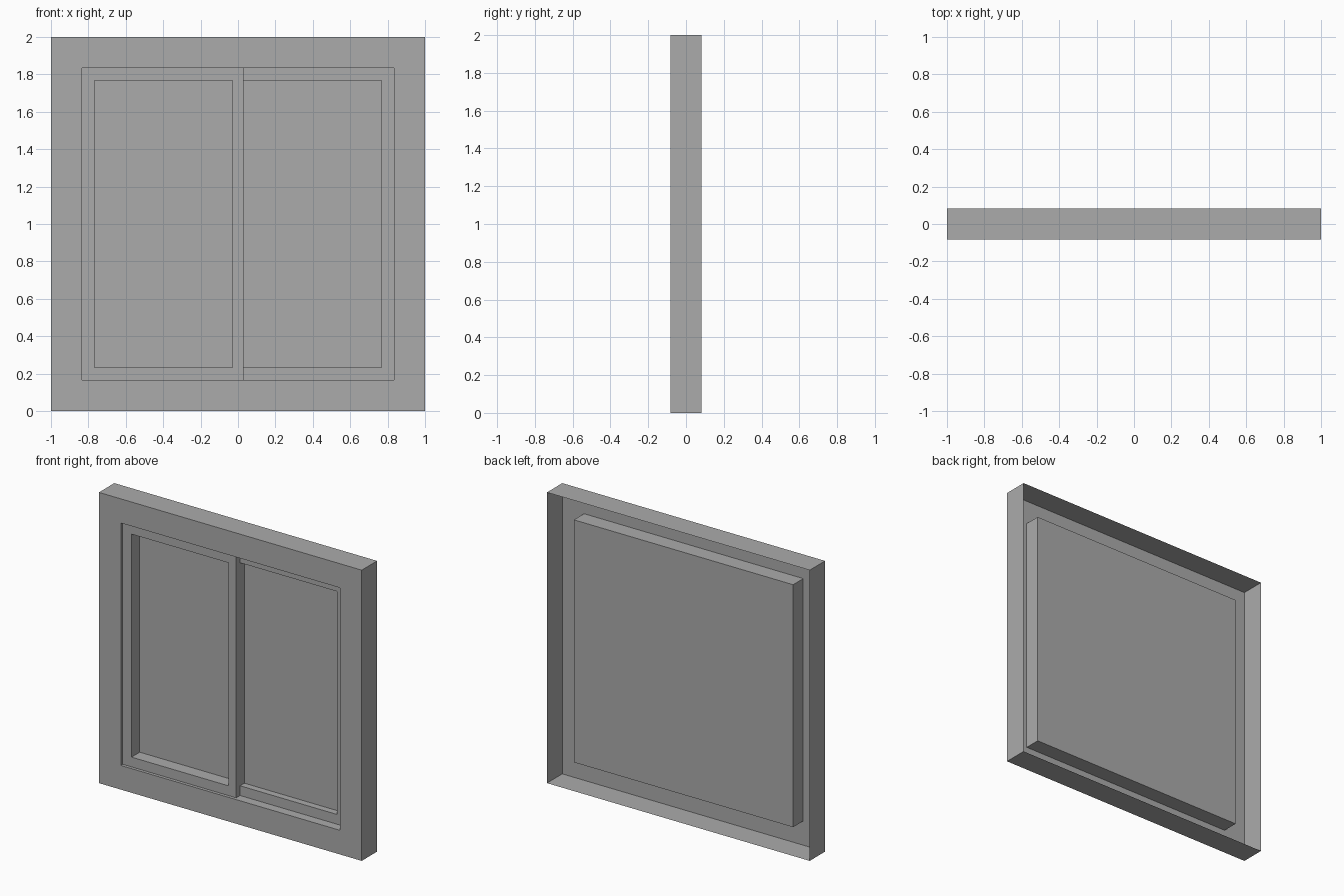
import bpy, bmesh

if "Cube" in bpy.data.objects:
    bpy.data.objects.remove(bpy.data.objects["Cube"])

# Depth planes, front to back
FRONT, LEFT_Y, RIGHT_Y, PANE_Y, BACK = -0.0833, -0.062, -0.02, 0.027, 0.0833
ALL = (0, 1, 2, 3)  # rectangle sides: bottom, right, top, left

grey = bpy.data.materials.new("dark_grey")
grey.diffuse_color = (0.41, 0.41, 0.41, 1)
grey.use_nodes = True
grey.node_tree.nodes["Principled BSDF"].inputs["Base Color"].default_value = grey.diffuse_color


def corners(rect, y):
    x0, x1, z0, z1 = rect
    return [(x0, y, z0), (x1, y, z0), (x1, y, z1), (x0, y, z1)]


def quad(bm, pts):
    bm.faces.new([bm.verts.new(p) for p in pts])


def ring(bm, outer, inner, y, sides=ALL):
    o, n = corners(outer, y), corners(inner, y)
    for i in sides:
        j = (i + 1) % 4
        quad(bm, (o[i], o[j], n[j], n[i]))


def walls(bm, rect, y0, y1, inward=False, sides=ALL):
    f, b = corners(rect, y0), corners(rect, y1)
    for i in sides:
        j = (i + 1) % 4
        pts = [f[i], b[i], b[j], f[j]]
        quad(bm, pts[::-1] if inward else pts)


def finish(bm, name):
    bmesh.ops.remove_doubles(bm, verts=bm.verts, dist=0.0001)
    mesh = bpy.data.meshes.new(name)
    bm.to_mesh(mesh)
    bm.free()
    mesh.materials.append(grey)
    bpy.context.collection.objects.link(bpy.data.objects.new(name, mesh))


border = (-1, 1, 0, 2)
opening = (-0.834, 0.834, 0.166, 1.834)
left_outer = (-0.834, 0.03, 0.166, 1.834)
left_inner = (-0.767, -0.03, 0.233, 1.767)
right_outer = (0.03, 0.834, 0.166, 1.834)
right_inner = (0.03, 0.767, 0.233, 1.767)

# Surround: thin shell open at the back, with the recessed casing
bm = bmesh.new()
ring(bm, border, opening, FRONT)
walls(bm, border, FRONT, BACK)
walls(bm, opening, FRONT, PANE_Y, inward=True)
finish(bm, "window_surround")

# Pane closing the back of the casing
bm = bmesh.new()
quad(bm, corners(opening, PANE_Y))
finish(bm, "window_pane")

# Left sash, in front, its meeting stile reaching back to the pane
bm = bmesh.new()
ring(bm, left_outer, left_inner, LEFT_Y)
walls(bm, left_inner, LEFT_Y, PANE_Y, inward=True)
walls(bm, left_outer, LEFT_Y, PANE_Y, sides=(1,))
finish(bm, "left_sash")

# Right sash, set further back, butting the meeting stile
bm = bmesh.new()
ring(bm, right_outer, right_inner, RIGHT_Y, sides=(0, 1, 2))
walls(bm, right_inner, RIGHT_Y, PANE_Y, inward=True, sides=(0, 1, 2))
finish(bm, "right_sash")
